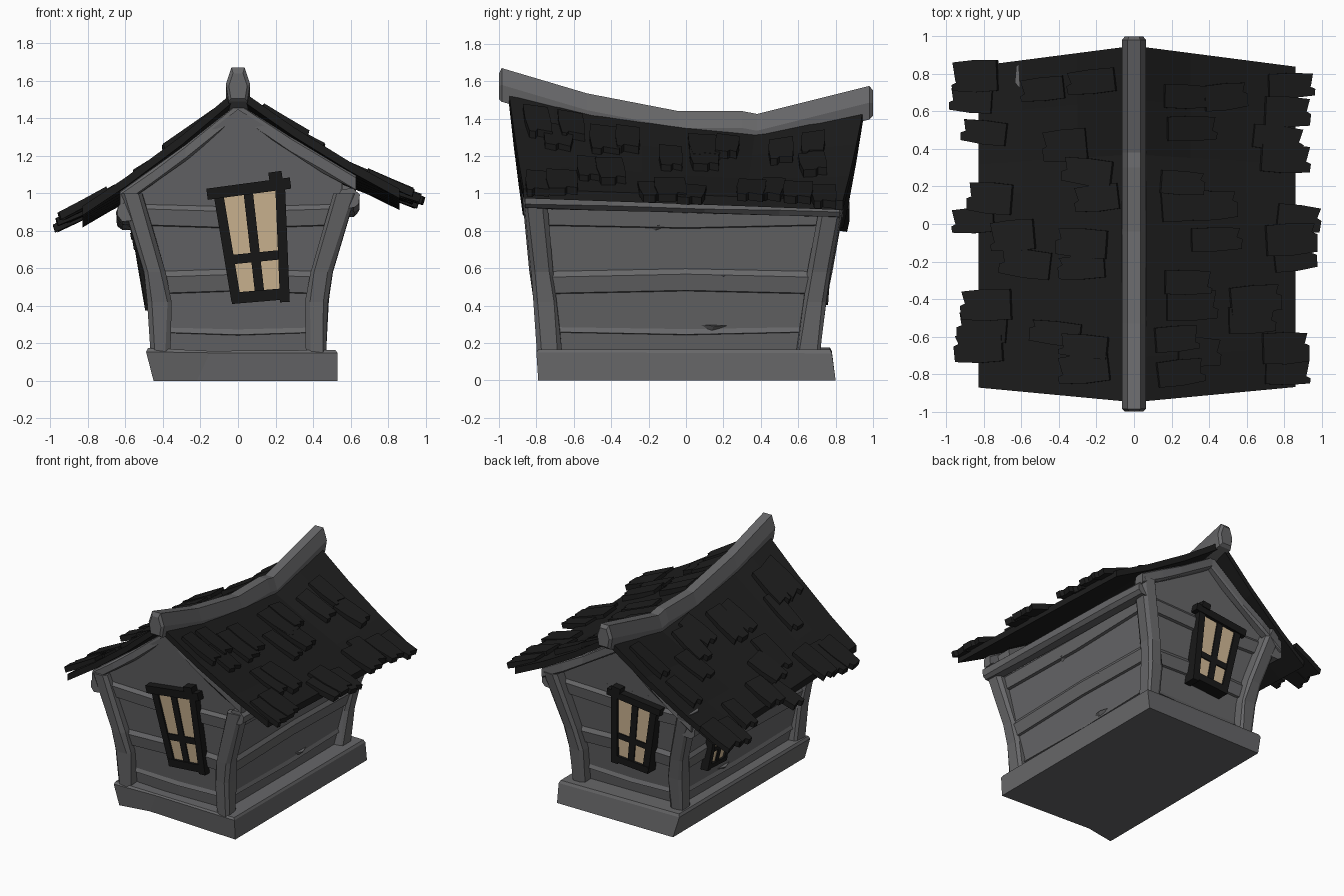
import bpy, bmesh, math, random
from mathutils import Vector as V

if "Cube" in bpy.data.objects:
    bpy.data.objects.remove(bpy.data.objects["Cube"])

random.seed(4)


def mat(name, rgb):
    m = bpy.data.materials.new(name)
    m.diffuse_color = (*rgb, 1)
    m.use_nodes = True
    m.node_tree.nodes["Principled BSDF"].inputs["Base Color"].default_value = m.diffuse_color
    return m


WOOD = mat("grey wood", (0.135, 0.135, 0.14))
ROOF = mat("dark roof", (0.012, 0.012, 0.012))
FRAME = mat("black frame", (0.0095, 0.0095, 0.0095))
PANE = mat("warm pane", (0.66, 0.5, 0.31))


def make(name, solids, m):
    """One object from solids; each solid is a list of equal rings, skinned and capped."""
    bm = bmesh.new()
    for rings in solids:
        vs = [[bm.verts.new(p) for p in r] for r in rings]
        n = len(vs[0])
        bm.faces.new(vs[0])
        bm.faces.new(vs[-1])
        for a, b in zip(vs, vs[1:]):
            for i in range(n):
                j = (i + 1) % n
                bm.faces.new((a[i], a[j], b[j], b[i]))
    bmesh.ops.recalc_face_normals(bm, faces=bm.faces)
    me = bpy.data.meshes.new(name)
    bm.to_mesh(me)
    bm.free()
    me.materials.append(m)
    ob = bpy.data.objects.new(name, me)
    bpy.context.collection.objects.link(ob)
    return ob


X, Y, Z = V((1, 0, 0)), V((0, 1, 0)), V((0, 0, 1))


def octagon(c, u, v, hu, hv, k=0.35, jit=0.0):
    """Chamfered rectangle ring around c in the u-v plane."""
    out = []
    q = k * min(hu, hv)
    for a, b in ((hu, hv - q), (hu - q, hv), (q - hu, hv), (-hu, hv - q),
                 (-hu, q - hv), (q - hu, -hv), (hu - q, -hv), (hu, q - hv)):
        out.append(V(c) + u * (a + random.uniform(-jit, jit)) + v * (b + random.uniform(-jit, jit)))
    return out


def interp(pts, t):
    for (a, p), (b, q) in zip(pts, pts[1:]):
        if t <= b:
            break
    return p + (q - p) * (t - a) / (b - a)


# Roof surface: sagging ridge, slightly flared slopes
RIDGE = [(-0.95, 1.56), (-0.5, 1.45), (0, 1.38), (0.37, 1.34), (0.95, 1.46)]


def roof_z(x, y):
    s = abs(x) / 0.85
    top = interp(RIDGE, y)
    eave = (1.03 if x > 0 else 0.92) - 0.037 * (y + 0.9)
    return top + (eave - top) * (1.15 * s - 0.15 * s * s)


def roof_y(t, x):
    s = abs(x) / 0.85
    f, b = -0.95 + 0.08 * s, 0.95 - 0.11 * s
    return f + (b - f) * (t + 1) / 2


xs = [-0.83, -0.6, -0.3, 0, 0.3, 0.6, 0.86]
rings = []
for t in (-1, -0.75, -0.53, -0.25, 0, 0.2, 0.39, 0.7, 1):
    top = [V((x, roof_y(t, x), roof_z(x, roof_y(t, x)))) for x in xs]
    rings.append(top + [p - Z * 0.05 for p in reversed(top)])
make("roof", [rings], ROOF)

# Ridge beam
ridge = [(-1, 1.64), (-0.985, 1.67), (-0.53, 1.535), (-0.04, 1.44), (0.3, 1.44), (0.38, 1.425),
         (0.98, 1.575), (1, 1.55)]
rr = []
for y, z in ridge:
    k = 0.75 if abs(y) == 1 else 1
    rr.append([V((x * k, y, z + dz * k)) for x, dz in ((0.035, 0), (0.065, -0.09), (0.05, -0.18),
                                                       (-0.05, -0.18), (-0.065, -0.09), (-0.035, 0))])
make("ridge_beam", [rr], WOOD)

# Shingles: loose tiles with ragged lower ends, by plan position
TILES = [(.27, .68), (.48, .68), (.3, .51), (.25, .22), (.27, .1), (.42, .1), (.43, -.08),
         (.28, -.31), (.3, -.43), (.64, -.4), (.62, -.51), (.22, -.61), (.34, -.68), (.24, -.79),
         (.83, .74), (.81, .6), (.76, .46), (.8, .35), (.87, .03), (.83, -.08), (.85, -.18),
         (.8, -.66), (.81, -.79),
         (-.84, .79), (-.86, .66), (-.79, .49), (-.48, .72), (-.22, .76), (-.36, .42),
         (-.24, .28), (-.19, .14), (-.76, .14), (-.85, .02), (-.64, -.06), (-.57, -.21),
         (-.27, -.1), (-.27, -.23), (-.78, -.43), (-.8, -.55), (-.82, -.66), (-.41, -.58),
         (-.26, -.65), (-.26, -.77)]
tiles = []
for i, (cx, cy) in enumerate(TILES):
    sg = 1 if cx > 0 else -1
    la, lb = random.uniform(0.11, 0.135), random.uniform(0.06, 0.085)
    rot, base = random.uniform(-0.12, 0.12), 0.008 * (i % 2)
    n = random.uniform(-0.4, 0.4) * lb
    outline = [(-la, -lb), (0, -lb * 1.05), (la, -lb * 0.9), (la * 1.03, n - 0.012), (la * 0.82, n),
               (la * 0.85, n + 0.012), (la * 0.95, lb * 0.9), (0, lb), (-la, lb * 0.95)]
    lo, hi = [], []
    for a, b in outline:
        x = cx + sg * (a * math.cos(rot) - b * math.sin(rot))
        y = cy + a * math.sin(rot) + b * math.cos(rot)
        z = roof_z(x, y) + base + 0.008 * a / la
        lo.append(V((x, y, z - 0.015)))
        hi.append(V((x + sg * 0.012, y, z + 0.025)))
    tiles.append([lo, hi])
make("shingles", tiles, ROOF)


# Leaning walls: half width and front / back depth by height
def wall_x(z): return 0.40 + (z - 0.17) * 0.17
def wall_f(z): return 0.70 + (z - 0.17) * 0.14
def wall_b(z): return 0.63 + (z - 0.17) * 0.15


steps = [(0.15, 0), (0.25, 0.002), (0.253, 0.016), (0.28, 0), (0.47, 0.0), (0.474, 0.016),
         (0.56, 0.022), (0.59, 0.0), (0.82, 0.0), (0.825, 0.02), (0.91, 0.022), (0.935, 0), (1.0, 0)]
rings = []
for z, o in steps:
    w, f, b = wall_x(z) + o, wall_f(z) + o, wall_b(z) + o
    e = 0.009 * math.sin(z * 9)
    rings.append([V((-w, -f, z + e)), V((0, -f, z - e)), V((w, -f, z + e)), V((w, 0, z - e)),
                  V((w, b, z + e)), V((0, b, z - e)), V((-w, b, z + e)), V((-w, 0, z - e))])
make("plank_walls", [rings], WOOD)

# Gables and their trim boards under the roof edge
gables, trims = [], []
for sy, wy in ((-1, wall_f), (1, wall_b)):
    inner, outer = [], []
    for x in (-0.56, -0.3, 0, 0.3, 0.56):
        z = roof_z(x, sy * 0.74) - 0.06
        outer.append(V((x, sy * wy(z), z)))
        inner.append(V((x, sy * 0.68, z)))
    for x in (0.54, -0.54):
        outer.append(V((x, sy * wy(0.92), 0.92)))
        inner.append(V((x, sy * 0.68, 0.92)))
    gables.append([outer, inner])
    path = []
    for x in (-0.63, -0.45, -0.28, 0, 0.28, 0.45, 0.63):
        y = sy * (0.83 if sy < 0 else 0.81)
        z = roof_z(x, y) - 0.09
        path.append(octagon((x, y, z), Y, Z, 0.035, 0.042, jit=0.006))
    trims.append(path)
make("gables", gables, WOOD)
make("gable_trim", trims, WOOD)

# Crooked corner posts
posts = []
for sx in (-1, 1):
    for sy, ys in ((-1, (0.73, 0.75, 0.77, 0.81)), (1, (0.655, 0.69, 0.715, 0.79))):
        path = []
        for z, x, y, w in zip((0.15, 0.42, 0.58, 1.0), (0.415, 0.42, 0.445, 0.57), ys,
                              (0.05, 0.062, 0.056, 0.06)):
            path.append(octagon((sx * x, sy * y, z), X, Y, w, 0.062, jit=0.006))
        posts.append(path)
make("corner_posts", posts, WOOD)

# Eave beams with ends showing past the posts
eaves = []
for sx, z in ((-1, 0.9), (1, 0.97)):
    eaves.append([octagon((sx * 0.59, y, z - 0.03 * (y + 0.8)), X, Z, 0.055, 0.05, 0.5, 0.005)
                  for y in (-0.86, -0.4, 0.1, 0.5, 0.82)])
make("eave_beams", eaves, WOOD)

# Stone base, a bit uneven
base = [[V((-.45, -.79, 0)), V((-.22, -.75, 0)), V((.53, -.79, 0)), V((.53, .8, 0)), V((-.45, .8, 0))],
        [V((-.49, -.8, .155)), V((-.15, -.78, .15)), V((.53, -.8, .15)), V((.53, .78, .145)), V((-.49, .78, .155))],
        [V((-.48, -.79, .175)), V((-.15, -.77, .16)), V((.52, -.79, .165)), V((.52, .77, .165)), V((-.48, .77, .175))]]
make("base", [base], WOOD)

# Chips of split wood on planks
chips = []
for y, z in ((-0.15, 0.82), (0.2, 0.55), (0.15, 0.28)):
    for sx in (-1, 1):
        ring = [(-0.1, 0.02), (0.1, 0.015), (-0.02, -0.03)]
        chips.append([[V((sx * (wall_x(z + b) - 0.01), y + a, z + b)) for a, b in ring],
                      [V((sx * (wall_x(z) + 0.024), y + a * 0.1, z + 0.01 + b * 0.1)) for a, b in ring]])
make("wood_chips", chips, WOOD)


# Crooked windows: bars laid out in front view, mapped on to each wall
def front_map(u, z, d): return V((u, -(wall_f(z) + d), z))


def back_map(u, z, d):
    d += 0.04 * (1.0 - z) / 0.6 if d > 0 else 0
    z = 0.42 + (z - 0.43) * 0.88
    return V((u - 0.175, wall_b(z) + d, z))


def left_map(u, z, d):
    z = 0.37 + (z - 0.4) * 0.58
    return V((-(wall_x(z) + d + 0.005), 0.3 + (u - 0.08) * 0.75, z))


BARS = [(-.165, .995, .28, 1.055, .03, .06), (-.105, 1.0, -.01, .43, .026, .05),
        (.225, 1.03, .25, .42, .026, .055), (.055, 1.0, .12, .43, .025, .045),
        (-.05, .645, .25, .675, .025, .045), (-.035, .44, .26, .465, .03, .055),
        (.165, 1.085, .235, 1.095, .025, .065)]
PANES = [(-.11, 1.0), (.23, 1.03), (.25, .46), (-.01, .43)]
for side, f in (("front", front_map), ("back", back_map), ("left", left_map)):
    bars = []
    for u0, z0, u1, z1, h, dep in BARS:
        d = V((u1 - u0, z1 - z0)).normalized()
        n = V((-d.y, d.x)) * h
        q = [(u0 + n.x, z0 + n.y), (u1 + n.x, z1 + n.y), (u1 - n.x, z1 - n.y), (u0 - n.x, z0 - n.y)]
        bars.append([[f(u, z, -0.01) for u, z in q], [f(u, z, dep) for u, z in q]])
    make(side + "_window_frame", bars, FRAME)
    make(side + "_window_panes", [[[f(u, z, e) for u, z in PANES] for e in (0.03, 0.036)]], PANE)
